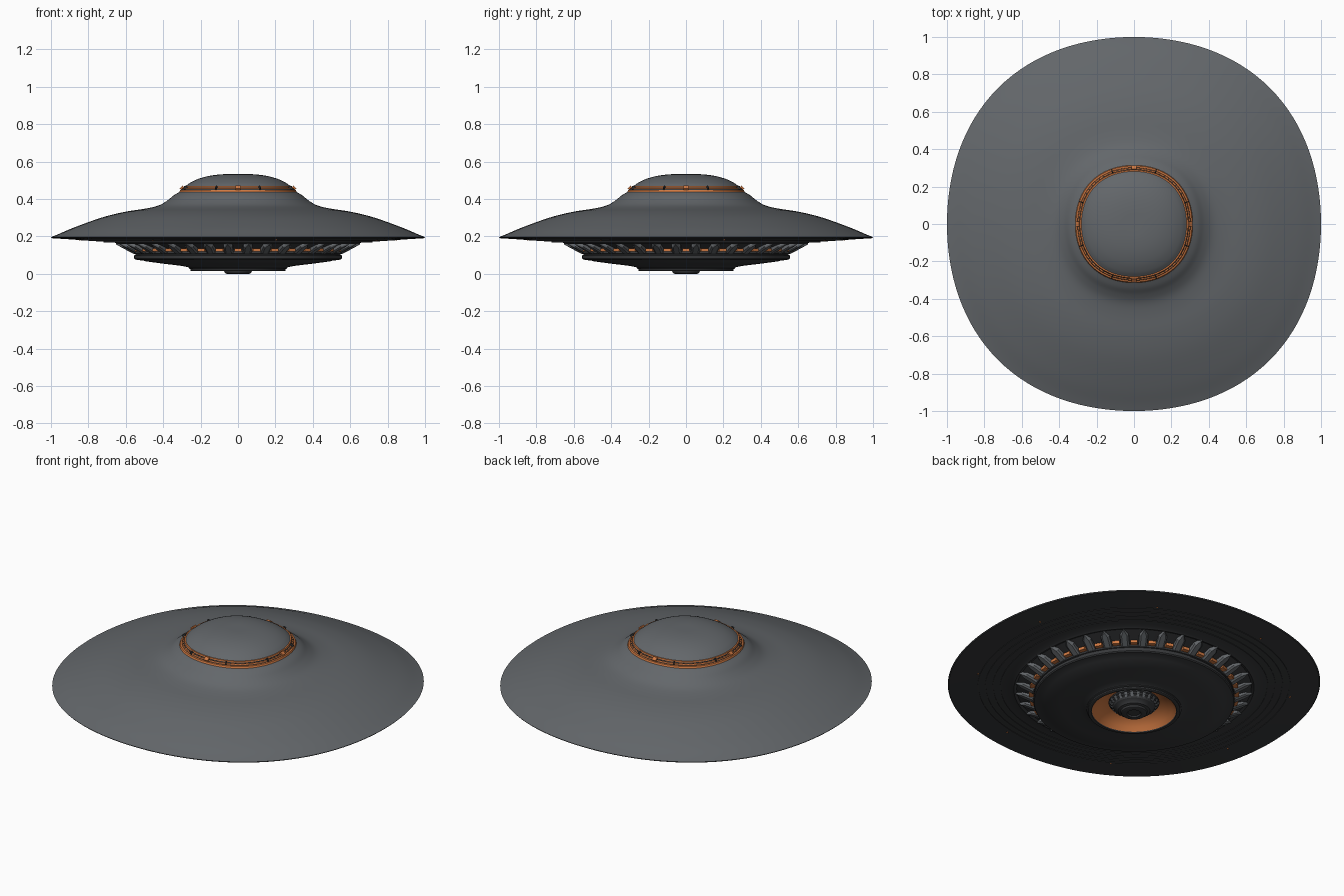
import bpy, bmesh, math
from mathutils import Matrix, Vector

old = bpy.data.objects.get("Cube")
if old:
    bpy.data.objects.remove(old, do_unlink=True)


def material(name, rgb):
    m = bpy.data.materials.new(name)
    m.use_nodes = True
    m.diffuse_color = (*rgb, 1)
    bsdf = m.node_tree.nodes["Principled BSDF"]
    bsdf.inputs["Base Color"].default_value = (*rgb, 1)
    bsdf.inputs["Roughness"].default_value = 0.6
    return m


GREY = material("hull grey", (0.125, 0.135, 0.145))
DARK = material("dark metal", (0.04, 0.042, 0.045))
ORANGE = material("burnt orange", (0.62, 0.19, 0.055))
SEGMENTS = 128


def finish(name, bm, mats, angle=30):
    mesh = bpy.data.meshes.new(name)
    bm.to_mesh(mesh)
    bm.free()
    obj = bpy.data.objects.new(name, mesh)
    bpy.context.collection.objects.link(obj)
    for m in mats:
        mesh.materials.append(m)
    bpy.ops.object.select_all(action="DESELECT")
    obj.select_set(True)
    bpy.context.view_layer.objects.active = obj
    bpy.ops.object.shade_smooth_by_angle(angle=math.radians(angle))
    return obj


def smooth_path(points, steps=5):
    """Catmull-Rom curve through the profile points."""
    pts = [Vector(p) for p in points]
    ext = [2 * pts[0] - pts[1]] + pts + [2 * pts[-1] - pts[-2]]
    out = []
    for a, b, c, d in zip(ext, ext[1:], ext[2:], ext[3:]):
        for s in range(steps):
            t = s / steps
            out.append(0.5 * (2 * b + (c - a) * t + (2 * a - 5 * b + 4 * c - d) * t * t
                              + (3 * b - a - 3 * c + d) * t ** 3))
    return out + [pts[-1]]


def lathe(name, profile, mats, bulge=0.0, pick=None):
    """Revolve (radius, height) points, ordered top to bottom along the outside.
    bulge swells the diagonals into a soft square; pick chooses a material per step."""
    bm = bmesh.new()
    rings = []
    for r, z in profile:
        if r < 1e-5:
            rings.append([bm.verts.new((0, 0, z))] * SEGMENTS)
            continue
        ring = []
        for j in range(SEGMENTS):
            a = math.tau * j / SEGMENTS
            k = r * (1 + bulge * (1 - math.cos(4 * a)) / 2)
            ring.append(bm.verts.new((k * math.cos(a), k * math.sin(a), z)))
        rings.append(ring)
    for i, (up, low) in enumerate(zip(rings, rings[1:])):
        for j in range(SEGMENTS):
            n = (j + 1) % SEGMENTS
            corners = list(dict.fromkeys((up[j], low[j], low[n], up[n])))
            face = bm.faces.new(corners)
            face.material_index = pick(i) if pick else 0
    return finish(name, bm, mats)


def box_ring(name, count, radius, z, size, mat, offset=0.0, bulge=0.0, tilt=0.0):
    """Small boxes spaced evenly around the axis; size is radial, tangential, vertical."""
    bm = bmesh.new()
    for i in range(count):
        a = math.tau * (i + offset) / count
        r = radius * (1 + bulge * (1 - math.cos(4 * a)) / 2)
        place = (Matrix.Rotation(a, 4, "Z") @ Matrix.Translation((r, 0, z))
                 @ Matrix.Rotation(tilt, 4, "Y") @ Matrix.Diagonal((*size, 1)))
        bmesh.ops.create_cube(bm, size=1, matrix=place)
    return finish(name, bm, [mat])


SOFT = 0.028

# Upper hull shell, sweeping from the collar to the thin rim
lathe("upper_hull", smooth_path([
    (0.312, 0.438), (0.345, 0.418), (0.38, 0.39), (0.425, 0.365), (0.49, 0.349),
    (0.6, 0.332), (0.72, 0.303), (0.87, 0.25), (0.96, 0.212), (1.0, 0.196)]),
    [GREY], SOFT)

# Dome cap
lathe("dome", smooth_path([
    (0, 0.533), (0.08, 0.532), (0.15, 0.524), (0.21, 0.508), (0.255, 0.487), (0.281, 0.468)]),
    [GREY], SOFT)

# Stepped orange collar with dark grooves
lathe("collar_band", [
    (0.281, 0.468), (0.288, 0.468), (0.29, 0.462), (0.292, 0.458), (0.299, 0.457),
    (0.301, 0.452), (0.302, 0.449), (0.31, 0.447), (0.314, 0.437)],
    [ORANGE, DARK], SOFT, pick=lambda i: int(i in (2, 5)))
box_ring("collar_marks", 72, 0.2955, 0.4575, (0.004, 0.008, 0.004), DARK, 0.5, SOFT)
box_ring("collar_studs", 4, 0.298, 0.457, (0.022, 0.026, 0.018), ORANGE, 0, 0, math.radians(40))
box_ring("collar_stud_gaps", 8, 0.298, 0.457, (0.02, 0.006, 0.02), DARK, 0.5, SOFT,
         math.radians(40))

# Underside with fine concentric steps
under = [(1.0, 0.196), (0.995, 0.19), (0.9, 0.184)]
for r in (0.84, 0.8, 0.76, 0.72):
    z = 0.184 - (0.9 - r) * 0.07
    under += [(r, z), (r, z - 0.003), (r - 0.006, z - 0.003), (r - 0.006, z)]
under += [(0.66, 0.167), (0.645, 0.16), (0.63, 0.166), (0.53, 0.13)]
lathe("underside", under, [DARK], SOFT)
box_ring("underside_lights", 8, 0.87, 0.181, (0.008, 0.008, 0.006), ORANGE, 0.3)

# Pointed fins around the recess under the hull
FINS = 36
bm = bmesh.new()
outline = [(0, -0.024), (0.07, -0.024), (0.108, 0), (0.07, 0.024), (0, 0.024)]
slope = Vector((0.095, 0, 0.05)).normalized()
out = Vector((slope.z, 0, -slope.x))
root = Vector((0.553, 0, 0.12))
for i in range(FINS):
    turn = Matrix.Rotation(math.tau * (i + 0.5) / FINS, 3, "Z")
    layers = []
    for depth, scale in ((-0.015, 1), (0.008, 1), (0.015, 0.6)):
        layers.append([bm.verts.new(turn @ (root + slope * u + out * depth
                                            + Vector((0, v * scale, 0)))) for u, v in outline])
    for low, high in zip(layers, layers[1:]):
        for j in range(5):
            n = (j + 1) % 5
            bm.faces.new((low[j], low[n], high[n], high[j]))
    bm.faces.new(layers[0][::-1])
    bm.faces.new(layers[-1])
bmesh.ops.recalc_face_normals(bm, faces=bm.faces[:])
finish("fins", bm, [GREY], 20)

# Glowing blocks between the fins
box_ring("vent_blocks", FINS, 0.562, 0.127, (0.035, 0.04, 0.018), ORANGE)

# Lower disc with a grooved edge and shallow cone below
lathe("lower_disc", [
    (0.5, 0.135), (0.54, 0.122), (0.553, 0.12), (0.555, 0.116), (0.555, 0.107), (0.549, 0.105),
    (0.549, 0.1), (0.555, 0.098), (0.555, 0.082), (0.55, 0.076), (0.5, 0.069),
    (0.497, 0.067), (0.4, 0.054), (0.3, 0.042), (0.27, 0.036), (0.262, 0.032)], [DARK])

# Hub rim turning inwards to an orange bowl
bowl = [(0.262, 0.036), (0.262, 0.028), (0.255, 0.025), (0.255, 0.017), (0.25, 0.014),
        (0.236, 0.014), (0.232, 0.019), (0.215, 0.042), (0.19, 0.065), (0.155, 0.085),
        (0.12, 0.095), (0, 0.095)]
lathe("hub_bowl", bowl, [DARK, ORANGE], pick=lambda i: int(5 < i < 10))

# Core inside the bowl
lathe("core", [
    (0.1, 0.095), (0.13, 0.085), (0.14, 0.075), (0.14, 0.066), (0.132, 0.062), (0.13, 0.054),
    (0.118, 0.048), (0.112, 0.038), (0.096, 0.03), (0.088, 0.018), (0.074, 0.014),
    (0.07, 0.004), (0.062, 0), (0.04, 0), (0.034, 0.008), (0, 0.008)], [DARK])
box_ring("core_ribs", 24, 0.125, 0.058, (0.012, 0.014, 0.03), GREY, 0, 0, math.radians(35))
